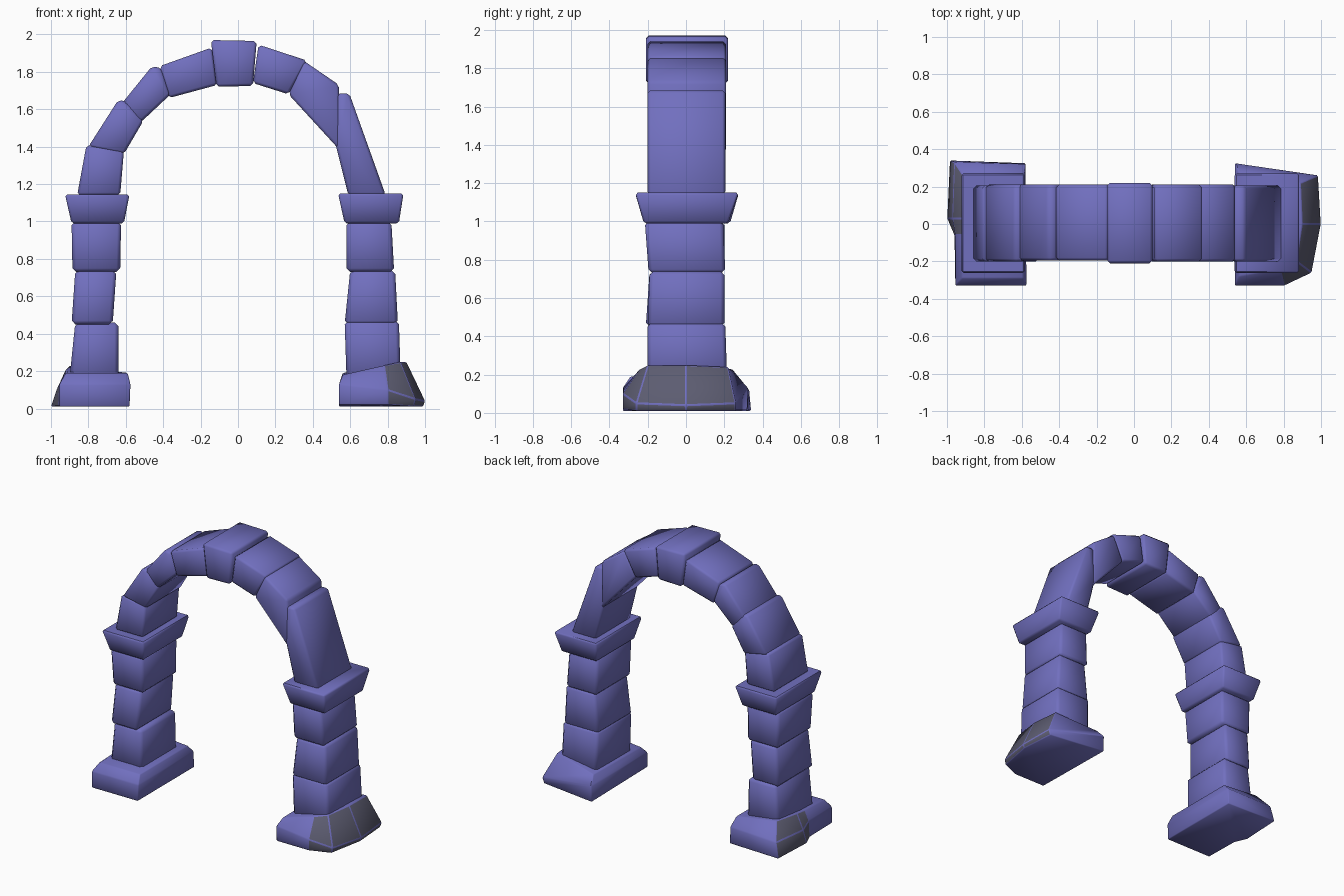
import bpy, bmesh, math
from mathutils import Vector

if "Cube" in bpy.data.objects:
    bpy.data.objects.remove(bpy.data.objects["Cube"])


def material(name, col):
    m = bpy.data.materials.new(name)
    m.diffuse_color = (*col, 1)
    m.use_nodes = True
    m.node_tree.nodes["Principled BSDF"].inputs["Base Color"].default_value = m.diffuse_color
    return m


STONE = material("violet_stone", (0.165, 0.16, 0.52))
GREY = material("grey_stone", (0.108, 0.108, 0.165))


def loft(name, rings, bevel=0.015, grey_rule=None):
    """Solid through rings of 3D points, softly chamfered."""
    bm = bmesh.new()
    vs = [[bm.verts.new(p) for p in r] for r in rings]
    n = len(rings[0])
    for a, b in zip(vs, vs[1:]):
        for i in range(n):
            j = (i + 1) % n
            bm.faces.new((a[i], a[j], b[j], b[i]))
    bm.faces.new(vs[0][::-1])
    bm.faces.new(vs[-1])
    bmesh.ops.recalc_face_normals(bm, faces=bm.faces)
    if grey_rule:
        for f in bm.faces:
            f.material_index = int(grey_rule(f))
    bmesh.ops.bevel(bm, geom=list(bm.edges), offset=bevel, segments=1,
                    affect='EDGES', profile=0.5, clamp_overlap=True)
    bmesh.ops.triangulate(bm, faces=[f for f in bm.faces if len(f.verts) > 4])
    me = bpy.data.meshes.new(name)
    bm.to_mesh(me)
    bm.free()
    me.materials.append(STONE)
    me.materials.append(GREY)
    ob = bpy.data.objects.new(name, me)
    bpy.context.collection.objects.link(ob)
    bpy.ops.object.select_all(action='DESELECT')
    ob.select_set(True)
    bpy.context.view_layer.objects.active = ob
    bpy.ops.object.shade_smooth_by_angle(angle=math.radians(50))


def voussoir(name, profile, y0, y1):
    """Arch stone: front outline pulled through the depth."""
    loft(name, [[(x, y, z) for x, z in profile] for y in (y0, y1)])


def rect(x0, x1, y0, y1, z):
    return [(x0, y0, z), (x1, y0, z), (x1, y1, z), (x0, y1, z)]


# Plinths, grey on the weathered outer sides
loft("left_plinth", [
    [(-.58, -.33, .01), (-.955, -.33, .01), (-.96, -.06, .01), (-1.0, .03, .01),
     (-.985, .34, .01), (-.58, .325, .01)],
    [(-.575, -.33, .13), (-.955, -.33, .13), (-.955, -.06, .13), (-.97, .03, .10),
     (-.96, .33, .12), (-.58, .32, .13)],
    [(-.59, -.29, .19), (-.92, -.29, .19), (-.92, -.06, .2), (-.92, .03, .21),
     (-.90, .24, .23), (-.59, .26, .19)]],
    0.006, lambda f: f.normal.x < -.3 and f.calc_center_median().y > -.1)
loft("right_plinth", [
    [(.54, -.33, .02), (.80, -.33, .02), (.94, -.26, .01), (.99, 0, .01),
     (.97, .26, .01), (.54, .32, .01)],
    [(.54, -.33, .13), (.80, -.33, .10), (.95, -.26, .05), (1.0, 0, .04),
     (.985, .26, .05), (.54, .325, .13)],
    [(.56, -.28, .18), (.78, -.24, .23), (.87, -.20, .25), (.90, 0, .25),
     (.89, .22, .24), (.56, .27, .19)]],
    0.006, lambda f: f.normal.x > .25)

# Pier stones: bottom and top rectangles
for name, b, t in [
    ("left_pier_low", (-.90, -.64, -.20, .215, .17), (-.87, -.64, -.20, .205, .46)),
    ("left_pier_middle", (-.89, -.67, -.21, .20, .45), (-.87, -.65, -.19, .20, .74)),
    ("left_pier_upper", (-.885, -.63, -.195, .20, .73), (-.89, -.625, -.215, .20, 1.0)),
    ("right_pier_low", (.58, .87, -.20, .215, .17), (.57, .86, -.20, .205, .47)),
    ("right_pier_middle", (.57, .855, -.20, .20, .45), (.60, .84, -.19, .20, .74)),
    ("right_pier_upper", (.58, .835, -.195, .205, .73), (.58, .82, -.215, .195, 1.0)),
]:
    loft(name, [rect(*b), rect(*t)], 0.02)

# Flared capitals
loft("left_capital", [rect(-.89, -.61, -.22, .23, .99), rect(-.925, -.58, -.265, .275, 1.145)], 0.012)
loft("right_capital", [rect(.57, .86, -.22, .22, .99), rect(.535, .885, -.265, .275, 1.15)], 0.012)

# Arch stones, left to right
for name, prof, y0, y1 in [
    ("left_springer", [(-.86, 1.14), (-.81, 1.41), (-.61, 1.38), (-.63, 1.14)], -.20, .205),
    ("left_haunch", [(-.80, 1.40), (-.64, 1.65), (-.59, 1.64), (-.505, 1.54), (-.61, 1.36)], -.20, .21),
    ("left_shoulder", [(-.63, 1.62), (-.46, 1.83), (-.41, 1.82), (-.36, 1.68), (-.52, 1.53)], -.195, .21),
    ("left_crown", [(-.42, 1.83), (-.14, 1.93), (-.11, 1.73), (-.37, 1.66)], -.195, .21),
    ("keystone", [(-.145, 1.97), (.10, 1.965), (.08, 1.725), (-.115, 1.72)], -.21, .22),
    ("right_crown", [(.11, 1.945), (.37, 1.86), (.27, 1.68), (.08, 1.74)], -.20, .21),
    ("right_shoulder", [(.35, 1.86), (.54, 1.73), (.545, 1.38), (.27, 1.68)], -.20, .21),
    ("right_springer", [(.53, 1.685), (.595, 1.685), (.79, 1.14), (.59, 1.14), (.52, 1.42)], -.20, .205),
]:
    voussoir(name, prof, y0, y1)
